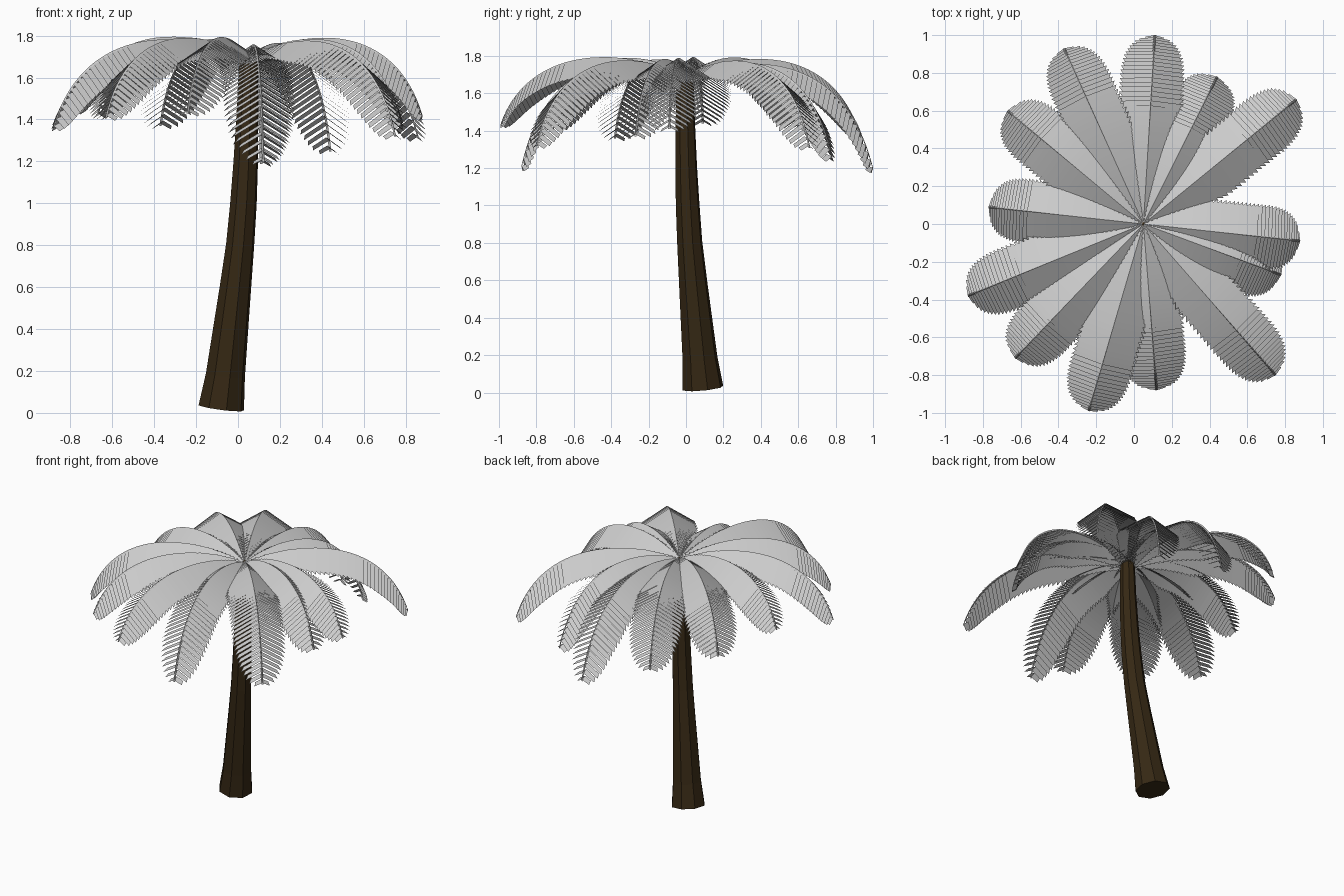
import bpy, math
from mathutils import Vector

if "Cube" in bpy.data.objects:
    bpy.data.objects.remove(bpy.data.objects["Cube"])


def material(name, rgb):
    m = bpy.data.materials.new(name)
    m.diffuse_color = (*rgb, 1)
    m.use_nodes = True
    m.node_tree.nodes["Principled BSDF"].inputs["Base Color"].default_value = m.diffuse_color
    return m


def make_object(name, verts, faces, mat):
    me = bpy.data.meshes.new(name)
    me.from_pydata(verts, [], faces)
    me.materials.append(mat)
    me.update()
    ob = bpy.data.objects.new(name, me)
    bpy.context.collection.objects.link(ob)
    return ob


bark = material("dark brown bark", (0.036, 0.021, 0.007))
leaf = material("pale grey leaf", (0.6, 0.6, 0.6))

# Trunk: eight-sided tapering tube along a leaning path (x, y, z, radius)
path = [(-0.08, 0.09, 0.024, 0.112), (-0.06, 0.075, 0.18, 0.096),
        (-0.035, 0.055, 0.4, 0.086), (-0.012, 0.037, 0.6, 0.077),
        (0.01, 0.02, 0.8, 0.069), (0.026, 0.009, 1.0, 0.065),
        (0.037, 0.001, 1.2, 0.060), (0.046, -0.004, 1.45, 0.053),
        (0.05, -0.005, 1.69, 0.046)]
SIDES = 8
verts, faces = [], []
for i, (x, y, z, r) in enumerate(path):
    a = Vector(path[max(i - 1, 0)][:3])
    b = Vector(path[min(i + 1, len(path) - 1)][:3])
    t = (b - a).normalized()
    u = Vector((0, 1, 0)).cross(t).normalized()
    v = t.cross(u)
    for k in range(SIDES):
        ang = 2 * math.pi * (k + 0.3) / SIDES
        verts.append(Vector((x, y, z)) + r * (math.cos(ang) * u + math.sin(ang) * v))
for i in range(len(path) - 1):
    for k in range(SIDES):
        n = (k + 1) % SIDES
        faces.append((i * SIDES + k, i * SIDES + n, (i + 1) * SIDES + n, (i + 1) * SIDES + k))
faces.append(tuple(reversed(range(SIDES))))
faces.append(tuple(range((len(path) - 1) * SIDES, len(path) * SIDES)))
make_object("trunk", verts, faces, bark)

# Frond tips around the crown
tips = [(0.11, 1.0, 1.2), (0.44, 0.78, 1.26), (0.86, 0.66, 1.32), (0.88, -0.09, 1.42),
        (0.78, -0.27, 1.38), (0.75, -0.8, 1.33), (0.12, -0.88, 1.21), (-0.24, -0.99, 1.44),
        (-0.63, -0.71, 1.42), (-0.88, -0.38, 1.37), (-0.77, 0.09, 1.45),
        (-0.67, 0.6, 1.43), (-0.37, 0.93, 1.38)]
CROWN = Vector((0.05, 0, 1.68))
LEAFLETS = 42
BLADE = 0.036


def frond(index, tip):
    tip = Vector(tip)
    out = Vector((tip.x - CROWN.x, tip.y - CROWN.y, 0))
    lift = 0.15 * (tip.z - 1.36)
    p0 = CROWN
    p1 = CROWN + out * 0.35 + Vector((0, 0, 0.17 + lift))
    p2 = CROWN + out * 0.85 + Vector((0, 0, 0.16 + lift))
    h = out.normalized()
    side = Vector((-h.y, h.x, 0))
    verts, faces = [], []

    def add(points):
        n = len(verts)
        verts.extend(points)
        faces.append(tuple(range(n, n + len(points))))

    def point(s):
        q = 1 - s
        return q**3 * p0 + 3 * q * q * s * p1 + 3 * q * s * s * p2 + s**3 * tip

    for i in range(1, LEAFLETS + 1):
        s = i / LEAFLETS
        p = point(s)
        t = (p - point(s - 0.01)).normalized()
        d = (h * 0.65 + t * 0.35).normalized()
        # leaflet length: widening from the crown, rounded at the tip
        length = 0.18 * min(1, 0.22 + 2 * s)
        if s > 0.7:
            length *= math.sqrt(1 - 0.92 * ((s - 0.7) / 0.3) ** 2)
        for sg in (1, -1):
            droop = side * sg * 0.96 - Vector((0, 0, 0.62))
            quad = [p - d * BLADE, p,
                    p + droop * length - d * 0.012,
                    p + droop * length * 0.86 - d * (BLADE + 0.006)]
            add(quad if sg < 0 else quad[::-1])
        # midrib segment under the ridge
        a, w, low = point(s - 1 / LEAFLETS), side * 0.006, Vector((0, 0, 0.012))
        add([a - w - low, p - w - low, p + w - low, a + w - low])
        for sg in (1, -1):
            strip = [a + w * sg - low, p + w * sg - low, p, a]
            add(strip if sg > 0 else strip[::-1])
    make_object(f"frond_{index:02d}", verts, faces, leaf)


for i, tip in enumerate(tips):
    frond(i + 1, tip)
